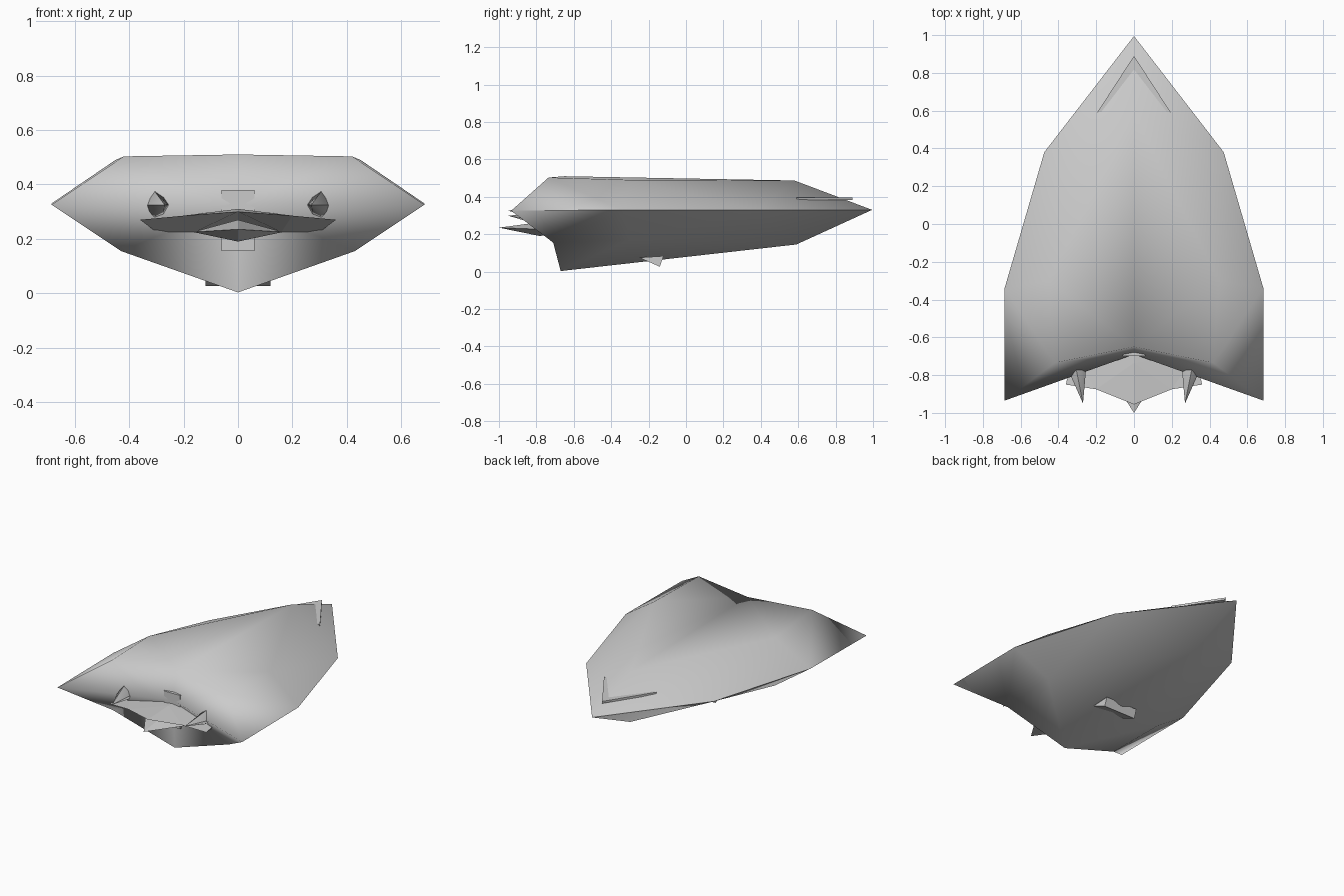
import bpy

if "Cube" in bpy.data.objects:
    bpy.data.objects.remove(bpy.data.objects["Cube"])

grey = bpy.data.materials.new("hull_grey")
grey.diffuse_color = (0.6, 0.6, 0.6, 1)
grey.use_nodes = True
grey.node_tree.nodes["Principled BSDF"].inputs["Base Color"].default_value = grey.diffuse_color


def build(name, verts, faces, angle=None, mirror=False):
    """Make one mesh part, optionally mirrored across x = 0."""
    me = bpy.data.meshes.new(name)
    me.from_pydata(verts, [], faces)
    me.materials.append(grey)
    ob = bpy.data.objects.new(name, me)
    bpy.context.collection.objects.link(ob)
    bpy.context.view_layer.objects.active = ob
    ob.select_set(True)
    if mirror:
        mod = ob.modifiers.new("mirror", 'MIRROR')
        mod.use_clip = True
        mod.merge_threshold = 0.0005
        bpy.ops.object.modifier_apply(modifier=mod.name)
    bpy.ops.object.mode_set(mode='EDIT')
    bpy.ops.mesh.select_all(action='SELECT')
    bpy.ops.mesh.normals_make_consistent(inside=False)
    bpy.ops.object.mode_set(mode='OBJECT')
    if angle:
        bpy.ops.object.shade_smooth_by_angle(angle=angle)
    ob.select_set(False)
    return ob


def prism(name, profile, depth, axis):
    """Extrude a profile between the two depths along x or z."""
    n = len(profile)
    if axis == 'x':
        verts = [(d, a, b) for d in depth for a, b in profile]
    else:
        verts = [(a, b, d) for d in depth for a, b in profile]
    faces = [tuple(range(n)), tuple(range(n, 2 * n))]
    faces += [(i, (i + 1) % n, n + (i + 1) % n, n + i) for i in range(n)]
    return build(name, verts, faces)


# Main hull: one half, mirrored
hull = [
    (0, 0.995, 0.33),          # 0 nose
    (0, 0.58, 0.487),          # 1 top ridge
    (0, 0.59, 0.145),          # 2 keel front
    (0.475, 0.38, 0.33),       # 3 chine front
    (0.685, -0.34, 0.33),      # 4 chine middle
    (0.685, -0.935, 0.325),    # 5 wing tip
    (0.45, -0.30, 0.49),       # 6 top shoulder middle
    (0.42, -0.735, 0.503),     # 7 top shoulder rear
    (0, -0.65, 0.51),          # 8 top rear centre
    (0.45, -0.30, 0.17),       # 9 lower shoulder middle
    (0.43, -0.71, 0.155),      # 10 lower shoulder rear
    (0, -0.67, 0.003),         # 11 keel rear
    (0, -0.69, 0.33),          # 12 rear wall centre
]
hull_faces = [
    (0, 1, 3), (1, 6, 3), (3, 6, 4), (4, 6, 7), (4, 7, 5), (1, 8, 6), (6, 8, 7),
    (0, 3, 2), (3, 9, 2), (3, 4, 9), (4, 10, 9), (4, 5, 10), (2, 9, 11), (9, 10, 11),
    (8, 12, 7), (7, 12, 5), (5, 12, 10), (10, 12, 11),
]
build("hull", hull, hull_faces, angle=1.4, mirror=True)

# Thin plate crossing the nose
prism("nose_plate", [(0, 0.89), (0.195, 0.59), (0, 0.62), (-0.195, 0.59)], (0.383, 0.397), 'z')

# Small fin under the keel
prism("keel_fin", [(-0.25, 0.075), (-0.12, 0.083), (-0.14, 0.026)], (-0.12, 0.12), 'x')

# Block set into the rear wall
prism("rear_block", [(-0.70, 0.155), (-0.60, 0.155), (-0.60, 0.38), (-0.70, 0.38)], (-0.06, 0.06), 'x')

# Overhanging rear lip
lip = [(0, -0.955, 0.30), (0.20, -0.875, 0.285), (0.36, -0.85, 0.27),
       (0.33, -0.68, 0.27), (0, -0.735, 0.31), (0, -0.66, 0.31),
       (0.30, -0.70, 0.225), (0.16, -0.70, 0.225), (0, -0.70, 0.27)]
build("rear_lip", lip, [(0, 1, 4), (1, 2, 3), (1, 3, 4), (4, 3, 5),
                        (0, 8, 7, 1), (1, 7, 6, 2), (2, 6, 3)], mirror=True)

# Rear spike below the lip
build("rear_spike", [(0, -1, 0.235), (0.165, -0.74, 0.225), (0, -0.74, 0.27),
                     (-0.165, -0.74, 0.225), (0, -0.78, 0.19), (0, -0.60, 0.23)],
      [(0, 1, 2), (0, 2, 3), (0, 3, 4), (0, 4, 1),
       (5, 2, 1), (5, 3, 2), (5, 4, 3), (5, 1, 4)])

# Pointed thrusters leaning inward
ring = [(0.37, 0.325), (0.345, 0.36), (0.315, 0.387), (0.275, 0.36),
        (0.25, 0.325), (0.275, 0.285), (0.315, 0.27), (0.345, 0.29)]
for side, label in ((1, "right"), (-1, "left")):
    verts = [(side * x, -0.725, z) for x, z in ring]
    verts += [(side * 0.27, -0.95, 0.325), (side * 0.31, -0.62, 0.325)]
    faces = [(i, (i + 1) % 8, t) for i in range(8) for t in (8, 9)]
    build("thruster_" + label, verts, faces, angle=1.0)
